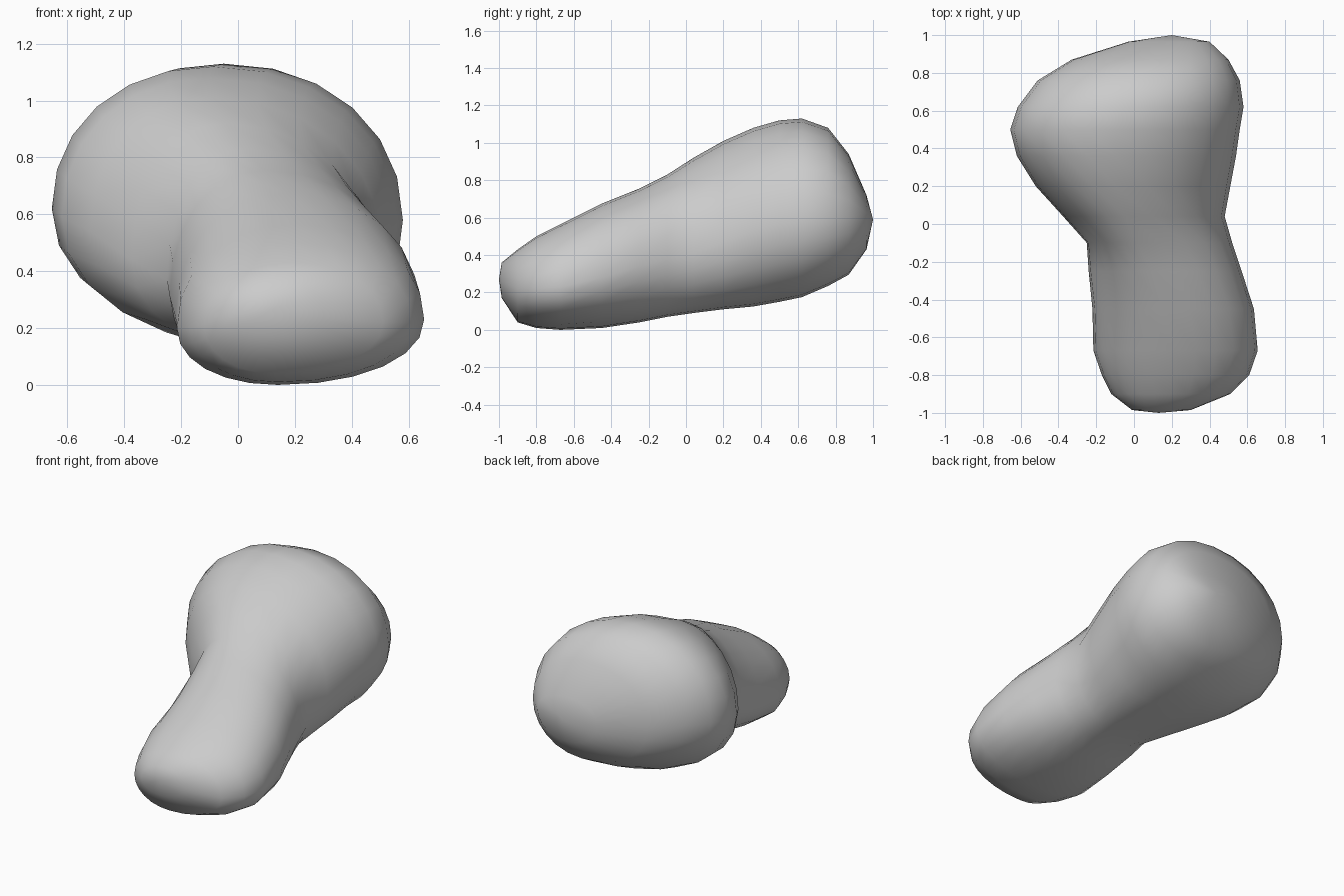
import bpy, bmesh, math

# Cross-sections along y: y, x min, x max, z min, z max,
# then x of top point, x of bottom point, z of left point, z of right point
SECTIONS = [
    (-0.985, -0.01, 0.30, 0.17, 0.36, 0.16, 0.13, 0.25, 0.26),
    (-0.90, -0.12, 0.51, 0.04, 0.43, 0.20, 0.13, 0.21, 0.22),
    (-0.80, -0.17, 0.61, 0.01, 0.50, 0.20, 0.14, 0.20, 0.22),
    (-0.67, -0.215, 0.655, 0.00, 0.565, 0.20, 0.14, 0.20, 0.23),
    (-0.45, -0.22, 0.635, 0.01, 0.675, 0.17, 0.17, 0.24, 0.28),
    (-0.25, -0.24, 0.57, 0.04, 0.755, 0.09, 0.20, 0.31, 0.34),
    (-0.10, -0.25, 0.52, 0.07, 0.83, 0.02, 0.21, 0.37, 0.38),
    (0.04, -0.375, 0.48, 0.09, 0.92, -0.05, 0.20, 0.44, 0.41),
    (0.20, -0.52, 0.51, 0.11, 1.01, -0.10, 0.17, 0.54, 0.47),
    (0.36, -0.62, 0.54, 0.125, 1.08, -0.10, 0.14, 0.59, 0.53),
    (0.50, -0.655, 0.56, 0.15, 1.12, -0.09, 0.12, 0.62, 0.57),
    (0.62, -0.615, 0.58, 0.175, 1.13, -0.05, 0.14, 0.63, 0.58),
    (0.76, -0.51, 0.56, 0.235, 1.08, 0.02, 0.15, 0.64, 0.59),
    (0.87, -0.33, 0.50, 0.295, 0.94, 0.09, 0.15, 0.62, 0.60),
    (0.965, -0.03, 0.40, 0.43, 0.72, 0.18, 0.19, 0.59, 0.59),
]
SIDES = 24
POWER = 2 / 2.1  # slightly fuller than an ellipse

bm = bmesh.new()


def bulge(v):
    return math.copysign(abs(v) ** POWER, v)


def ring(y, x0, x1, z0, z1, xt, xb, zl, zr):
    """Four quarter arcs joining the top, bottom, left and right points."""
    verts = []
    for i in range(SIDES):
        t = 2 * math.pi * i / SIDES
        c, s = bulge(math.cos(t)), bulge(math.sin(t))
        cx, cz = (xt if s > 0 else xb), (zr if c > 0 else zl)
        x = cx + c * ((x1 - cx) if c > 0 else (cx - x0))
        z = cz + s * ((z1 - cz) if s > 0 else (cz - z0))
        verts.append(bm.verts.new((x, y, z)))
    return verts


def cap(loop, tip):
    v = bm.verts.new(tip)
    for i in range(SIDES):
        bm.faces.new((loop[i], loop[(i + 1) % SIDES], v))


# Loft the body and round off both ends
rings = [ring(*s) for s in SECTIONS]
for a, b in zip(rings, rings[1:]):
    for i in range(SIDES):
        j = (i + 1) % SIDES
        bm.faces.new((a[i], a[j], b[j], b[i]))
cap(rings[0], (0.13, -1.0, 0.27))
cap(rings[-1], (0.20, 1.0, 0.59))
bmesh.ops.recalc_face_normals(bm, faces=bm.faces)

for f in bm.faces:
    f.smooth = True
mesh = bpy.data.meshes.new("pebble_body")
bm.to_mesh(mesh)
bm.free()
body = bpy.data.objects.new("pebble_body", mesh)
bpy.context.collection.objects.link(body)
